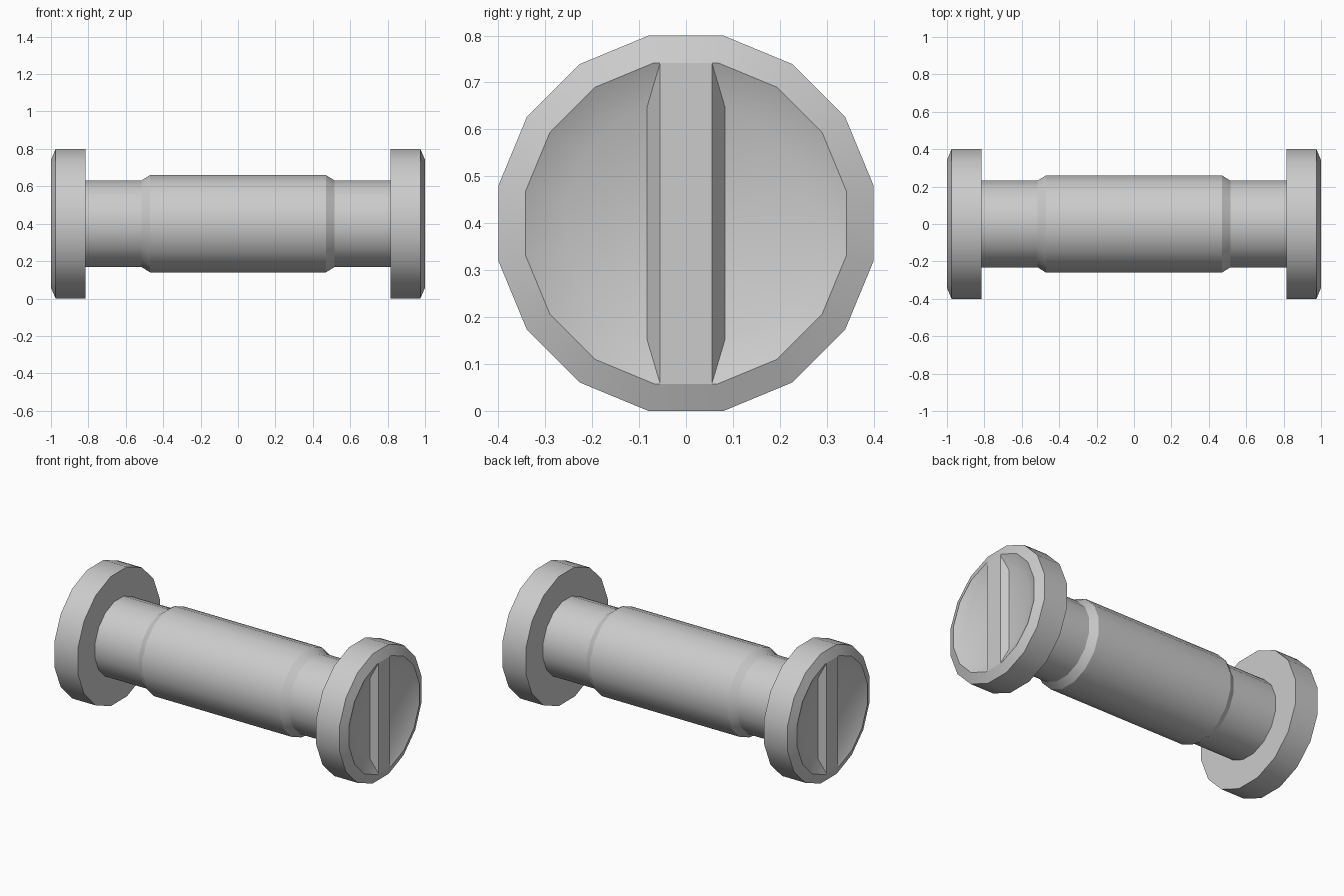
import bpy, bmesh
from math import cos, sin, pi

if "Cube" in bpy.data.objects:
    bpy.data.objects.remove(bpy.data.objects["Cube"])

SIDES = 16
MID_Z = 0.4


def finish(name, bm, smooth=True):
    bmesh.ops.recalc_face_normals(bm, faces=bm.faces)
    mesh = bpy.data.meshes.new(name)
    bm.to_mesh(mesh)
    bm.free()
    obj = bpy.data.objects.new(name, mesh)
    bpy.context.collection.objects.link(obj)
    obj.location.z = MID_Z
    if smooth:
        bpy.ops.object.select_all(action='DESELECT')
        obj.select_set(True)
        bpy.context.view_layer.objects.active = obj
        bpy.ops.object.shade_smooth_by_angle(angle=pi / 6)
    return obj


def lathe_x(name, profile, cap_end=False):
    """Turn (x, flat-to-centre radius) points around the x axis."""
    bm = bmesh.new()
    rings = []
    for x, flat in profile:
        r = flat / cos(pi / SIDES)
        angles = [2 * pi * (i + 0.5) / SIDES for i in range(SIDES)]
        rings.append([bm.verts.new((x, r * cos(a), r * sin(a))) for a in angles])
    for a, b in zip(rings, rings[1:]):
        for i in range(SIDES):
            j = (i + 1) % SIDES
            bm.faces.new((a[i], a[j], b[j], b[i]))
    if cap_end:
        bm.faces.new(rings[-1])
    return finish(name, bm)


# Handle with a thicker bevelled grip in the middle
half = [(0.815, 0.232), (0.515, 0.232), (0.47, 0.26)]
lathe_x("handle", half + [(-x, r) for x, r in reversed(half)])

for side, s in (("right", 1), ("left", -1)):
    # Weight disc: bevelled rim and dished outer face
    disc = [(0.815, 0.232), (0.815, 0.4), (0.975, 0.4), (1.0, 0.342), (0.96, 0.26)]
    lathe_x(side + "_weight", [(s * x, r) for x, r in disc], cap_end=True)

    # Upright bar across the dish, with sloping sides and ends
    bm = bmesh.new()
    outer, inner = [
        [bm.verts.new((s * x, y * w, z * h)) for y, z in ((-1, -1), (1, -1), (1, 1), (-1, 1))]
        for x, w, h in ((1.0, 0.055, 0.342), (0.96, 0.083, 0.248))]
    bm.faces.new(outer)
    for i in range(4):
        j = (i + 1) % 4
        bm.faces.new((outer[i], outer[j], inner[j], inner[i]))
    finish(side + "_dish_bar", bm, smooth=False)
